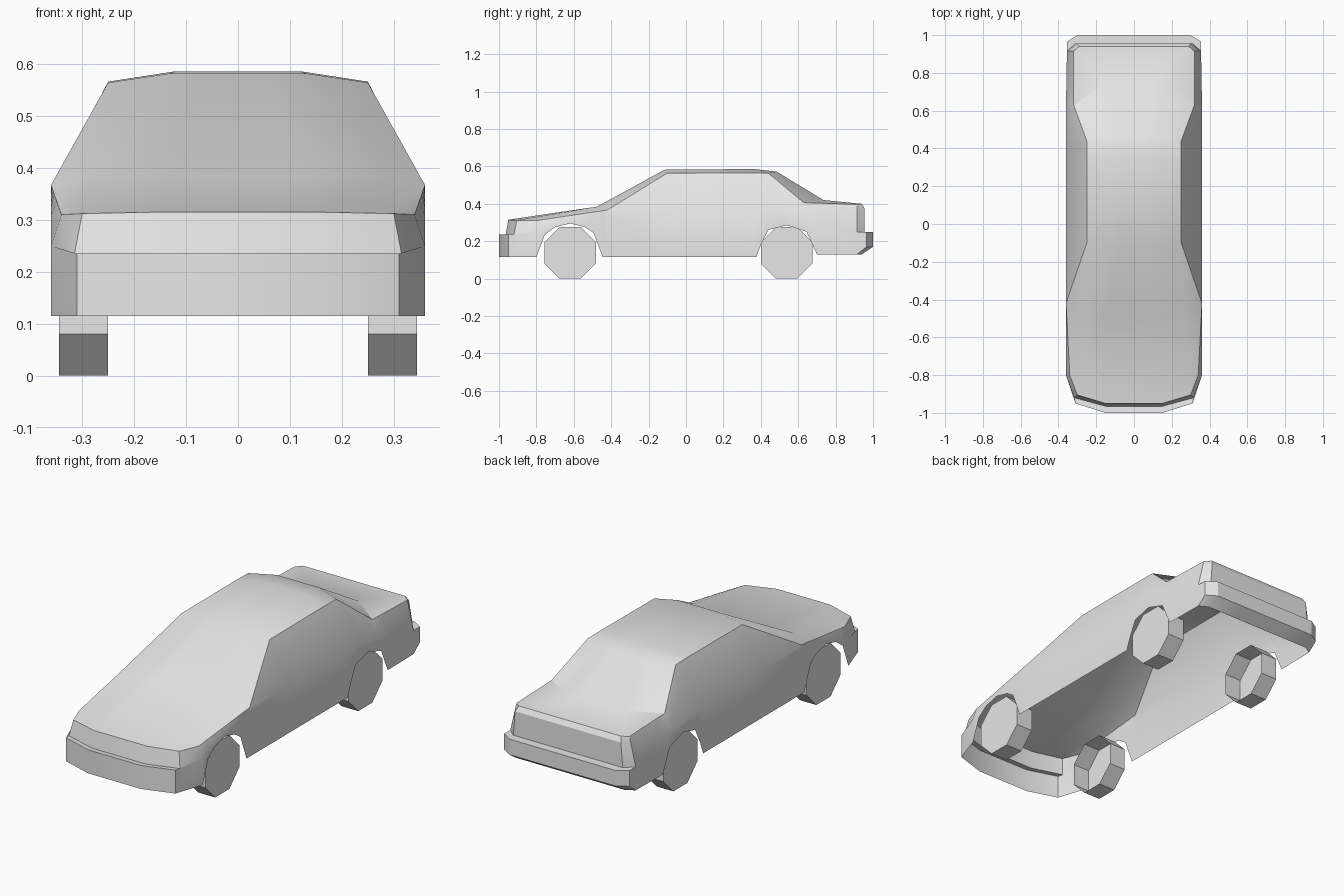
import bpy, bmesh
from math import radians
from mathutils import Vector, Matrix

cube = bpy.data.objects.get("Cube")
if cube:
    bpy.data.objects.remove(cube, do_unlink=True)

# One plain colour for everything
grey = bpy.data.materials.new("light grey")
grey.use_nodes = True
grey.diffuse_color = (0.8, 0.8, 0.8, 1)
for node in grey.node_tree.nodes:
    if node.type == 'BSDF_PRINCIPLED':
        node.inputs["Base Color"].default_value = grey.diffuse_color


def finish(bm, name):
    """Turn a bmesh into a shaded object with the grey material."""
    mesh = bpy.data.meshes.new(name)
    bm.to_mesh(mesh)
    bm.free()
    mesh.materials.append(grey)
    obj = bpy.data.objects.new(name, mesh)
    bpy.context.collection.objects.link(obj)
    bpy.ops.object.select_all(action='DESELECT')
    obj.select_set(True)
    bpy.context.view_layer.objects.active = obj
    bpy.ops.object.shade_smooth_by_angle(angle=radians(30))
    return obj


def row(*points):
    """Half section across the car: centre line, flat part, corner, side edge."""
    pts = [Vector(p) for p in points]
    centre = Vector((0, pts[0].y, pts[0].z))
    if len(pts) == 2:
        pts.insert(0, (centre + pts[0]) / 2)
    return [centre] + pts


def sample(path, y):
    """Interpolate a path of (y, value...) tuples at y."""
    for a, b in zip(path, path[1:]):
        if y <= b[0] + 1e-6:
            t = (y - a[0]) / (b[0] - a[0])
            return [p + (q - p) * t for p, q in zip(a[1:], b[1:])]
    return list(path[-1][1:])


def loft(bm, rows):
    grid = [[bm.verts.new(p) for p in r] for r in rows]
    for r, s in zip(grid, grid[1:]):
        for i in range(len(r) - 1):
            bm.faces.new((r[i], r[i + 1], s[i + 1], s[i]))


# Skin from the front bumper, over the roof, to the rear bumper
front = [
    row((.15, -1, .115), (.31, -.95, .115), (.36, -.8, .115)),
    row((.15, -1, .235), (.31, -.95, .235), (.36, -.8, .25)),
    row((.15, -.965, .23), (.315, -.92, .233), (.36, -.8, .25)),
]
upper = [
    row((.15, -.95, .315), (.3, -.905, .312), (.34, -.8, .31)),   # nose
    row((.28, -.475, .385), (.36, -.42, .367)),                   # windscreen base
    row((.13, -.115, .582), (.25, -.1, .564)),                    # roof front
    row((.12, .36, .586), (.25, .34, .566)),                      # roof peak
    row((.12, .485, .572), (.25, .44, .564)),                     # roof rear
    row((.17, .735, .42), (.32, .63, .406)),                      # rear window base
    row((.29, .94, .4), (.32, .915, .397)),                       # boot edge
]
rear = [
    row((.3, .955, .375), (.326, .915, .373)),
    row((.31, .955, .25), (.355, .915, .25)),
    row((.3, 1, .25), (.355, .965, .25)),
    row((.3, 1, .17), (.355, .965, .17)),
    row((.31, .94, .13), (.355, .915, .13)),
]
bm = bmesh.new()
loft(bm, front + upper + rear)

# Closed end of the rear bumper
bm.faces.new([bm.verts.new(r[-1]) for r in rear[1:]])

# Side panel: roof and deck edge, shoulder line, then a sill with wheel arches
edge = [(r[-1].y, r[-1].x, r[-1].z) for r in upper]
shoulder = [(-.8, .36, .25), (-.62, .36, .308), (-.42, .36, .345), (0, .36, .36),
            (.45, .36, .35), (.63, .36, .33), (.915, .355, .25)]
sill = [(-.8, .115), (-.755, .235), (-.7, .275), (-.62, .295), (-.54, .275),
        (-.495, .245), (-.445, .115), (.375, .115), (.4, .18), (.44, .26),
        (.54, .285), (.645, .25), (.7, .13), (.915, .13)]
stations = sorted({p[0] for p in shoulder + sill}
                  | {round(p[0], 4) for p in edge})
side = []
for y in stations:
    ex, ez = sample(edge, y)
    sx, sz = sample(shoulder, y)
    side.append([(ex, y, ez), (sx, y, sz), (sx, y, sample(sill, y)[0])])
loft(bm, side)

# Weld, face outward, mirror
bmesh.ops.remove_doubles(bm, verts=bm.verts, dist=.0005)
bm.normal_update()
for f in bm.faces:
    c = f.calc_center_median()
    inside = Vector((0, max(-.8, min(.8, c.y)), .2))
    if f.normal.dot(c - inside) < 0:
        f.normal_flip()
body = finish(bm, "car_body")
mirror = body.modifiers.new("mirror", 'MIRROR')
mirror.use_clip = True
body.modifiers.move(len(body.modifiers) - 1, 0)

# Eight-sided wheels, closed on the outside and open on the inside
apothem, inner, outer = .1375, .25, .345
for end, y in (("front", -.62), ("rear", .538)):
    for name, sign in (("left", 1), ("right", -1)):
        bm = bmesh.new()
        bmesh.ops.create_cone(bm, cap_ends=True, segments=8,
                              radius1=apothem * 1.0824, radius2=apothem * 1.0824,
                              depth=outer - inner)
        spin = Matrix.Rotation(radians(90), 4, 'Y') @ Matrix.Rotation(radians(22.5), 4, 'Z')
        place = Matrix.Translation((sign * (inner + outer) / 2, y, apothem))
        bmesh.ops.transform(bm, matrix=place @ spin, verts=bm.verts)
        bm.normal_update()
        caps = [f for f in bm.faces if f.normal.x * sign < -.9]
        bmesh.ops.delete(bm, geom=caps, context='FACES_ONLY')
        finish(bm, f"{end}_{name}_wheel")
